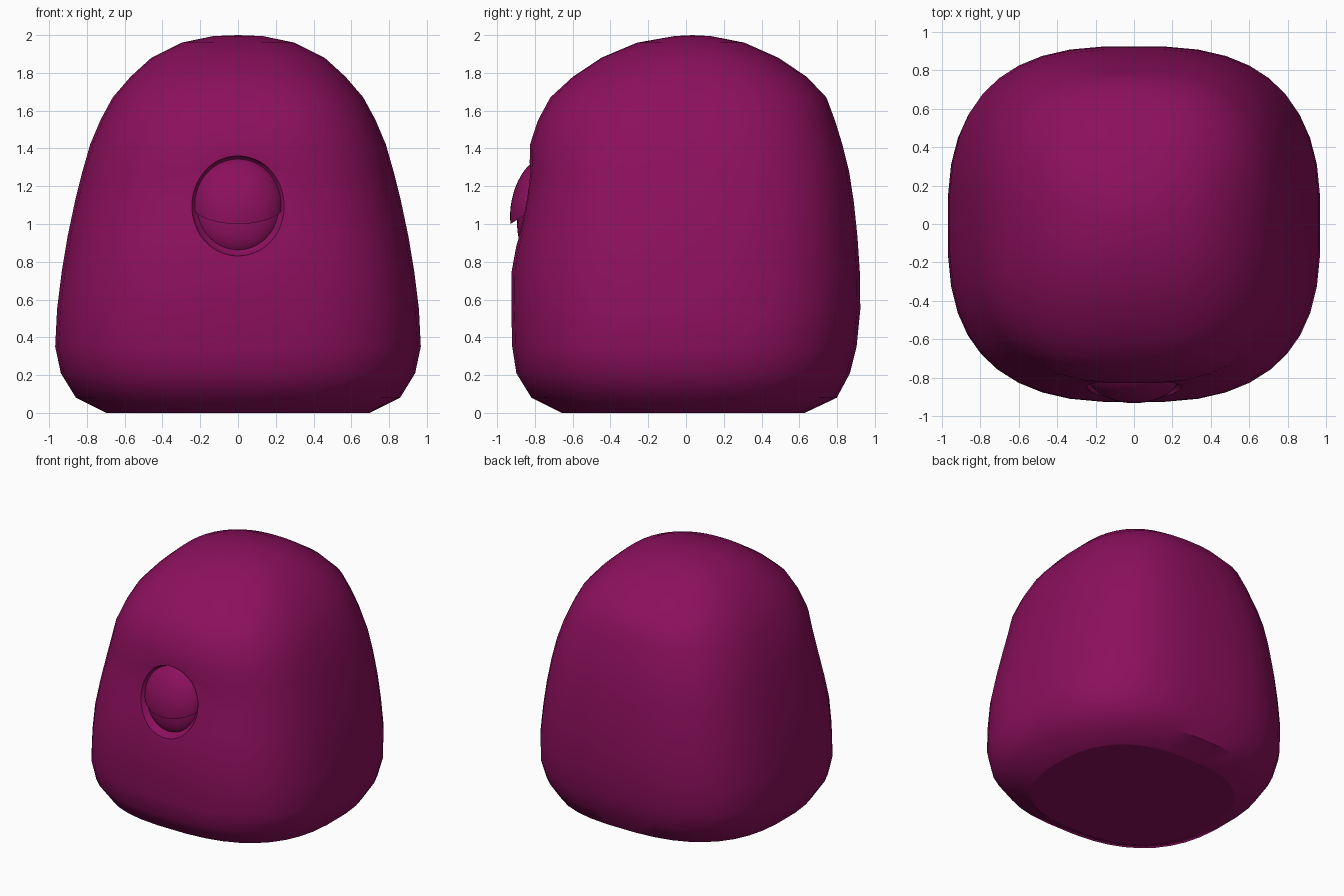
import bpy, bmesh, math
from mathutils import Matrix, Vector

if "Cube" in bpy.data.objects:
    bpy.data.objects.remove(bpy.data.objects["Cube"])

magenta = bpy.data.materials.new("deep magenta")
magenta.diffuse_color = (0.262, 0.005, 0.11, 1)
magenta.use_nodes = True
magenta.node_tree.nodes["Principled BSDF"].inputs["Base Color"].default_value = magenta.diffuse_color


def make(name, bm):
    bmesh.ops.recalc_face_normals(bm, faces=bm.faces)
    me = bpy.data.meshes.new(name)
    bm.to_mesh(me)
    bm.free()
    ob = bpy.data.objects.new(name, me)
    bpy.context.collection.objects.link(ob)
    me.materials.append(magenta)
    return ob


def smooth(ob, deg):
    bpy.ops.object.select_all(action='DESELECT')
    ob.select_set(True)
    bpy.context.view_layer.objects.active = ob
    bpy.ops.object.shade_smooth_by_angle(angle=math.radians(deg))


def ellipsoid(name, centre, radii, tilt=-12, cut=None):
    """Ellipsoid leaning back with the face; cut keeps the part on the normal's side."""
    bm = bmesh.new()
    bmesh.ops.create_uvsphere(bm, u_segments=40, v_segments=24, radius=1)
    bmesh.ops.scale(bm, vec=radii, verts=bm.verts)
    if cut:
        geom = bm.verts[:] + bm.edges[:] + bm.faces[:]
        res = bmesh.ops.bisect_plane(bm, geom=geom, plane_co=(0, 0, 0),
                                     plane_no=cut, clear_inner=True)
        edges = [e for e in res["geom_cut"] if isinstance(e, bmesh.types.BMEdge)]
        bmesh.ops.edgeloop_fill(bm, edges=edges)
    bm.transform(Matrix.Translation(Vector(centre)) @ Matrix.Rotation(math.radians(tilt), 4, 'X'))
    return make(name, bm)


# Body: rounded-square rings (z, half width, front y, back y, squareness)
rings = [
    (0.00, 0.70, -0.66, 0.63, 2.5), (0.08, 0.86, -0.82, 0.80, 2.6),
    (0.21, 0.94, -0.90, 0.87, 2.7), (0.35, 0.97, -0.922, 0.905, 2.75),
    (0.55, 0.96, -0.927, 0.925, 2.75), (0.75, 0.935, -0.925, 0.922, 2.75),
    (0.93, 0.905, -0.892, 0.91, 2.75), (1.12, 0.865, -0.855, 0.89, 2.75),
    (1.28, 0.825, -0.83, 0.865, 2.75), (1.42, 0.785, -0.828, 0.83, 2.7),
    (1.55, 0.73, -0.785, 0.79, 2.65), (1.67, 0.665, -0.72, 0.745, 2.6),
    (1.78, 0.57, -0.60, 0.64, 2.5), (1.88, 0.46, -0.45, 0.49, 2.4),
    (1.96, 0.30, -0.26, 0.31, 2.3), (1.995, 0.13, -0.06, 0.13, 2.2),
]
SEG = 40
bm = bmesh.new()
loops = []
for z, w, f, b, n in rings:
    loop = []
    for i in range(SEG):
        a = 2 * math.pi * (i + 0.5) / SEG
        c, s = math.cos(a), math.sin(a)
        x = w * math.copysign(abs(c) ** (2 / n), c)
        y = (f + b) / 2 + (b - f) / 2 * math.copysign(abs(s) ** (2 / n), s)
        loop.append(bm.verts.new((x, y, z)))
    loops.append(loop)
for lo, hi in zip(loops, loops[1:]):
    for i in range(SEG):
        j = (i + 1) % SEG
        bm.faces.new((lo[i], lo[j], hi[j], hi[i]))
bm.faces.new(loops[0][::-1])
tip = bm.verts.new((0, 0.035, 2.0))
for i in range(SEG):
    bm.faces.new((loops[-1][i], loops[-1][(i + 1) % SEG], tip))
body = make("body", bm)

# Eye socket carved into the front
cutter = ellipsoid("socket_cutter", (0, -0.87, 1.095), (0.25, 0.11, 0.27))
mod = body.modifiers.new("socket", 'BOOLEAN')
mod.operation = 'DIFFERENCE'
mod.solver = 'EXACT'
mod.object = cutter
bpy.context.view_layer.objects.active = body
bpy.ops.object.modifier_apply(modifier=mod.name)
bpy.data.objects.remove(cutter)
smooth(body, 36)
for p in body.data.polygons:
    if p.normal.z < -0.95:
        p.use_smooth = False

# Eyeball and the heavy upper lid over it
eyeball = ellipsoid("eyeball", (0, -0.77, 1.09), (0.235, 0.115, 0.255))
smooth(eyeball, 40)
lid = ellipsoid("upper_eyelid", (0, -0.775, 1.10), (0.243, 0.15, 0.26), cut=(0, -0.7, 0.7))
smooth(lid, 40)
